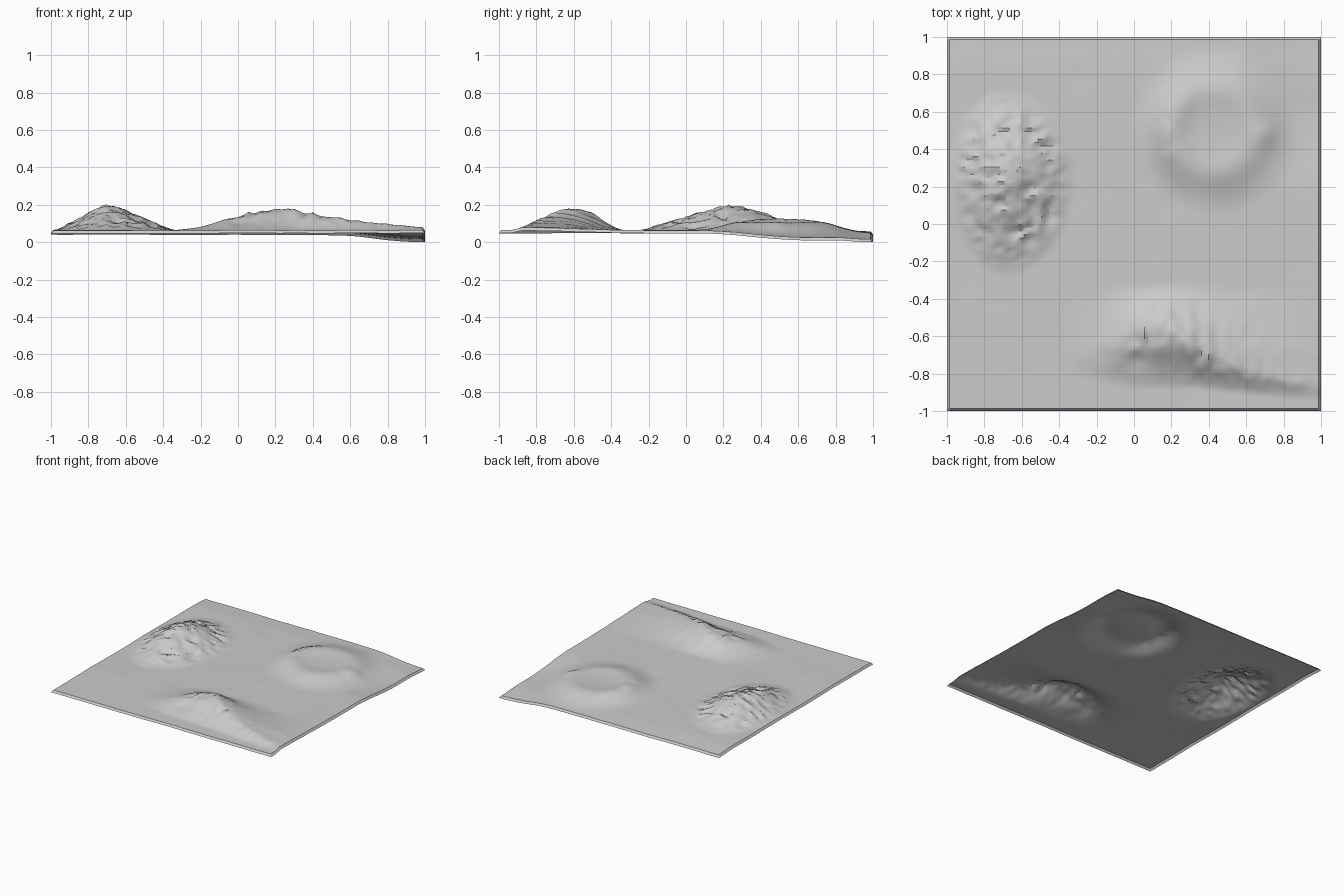
import bpy, bmesh, math
from mathutils import noise, Vector

if "Cube" in bpy.data.objects:
    bpy.data.objects.remove(bpy.data.objects["Cube"])

N = 104          # grid cells per side
RIM = 0.013      # width of the turned-down border


def smooth(a, b, v):
    t = min(1.0, max(0.0, (v - a) / (b - a)))
    return t * t * (3 - 2 * t)


def lerp_table(table, v):
    if v <= table[0][0]:
        return table[0][1]
    for (x0, y0), (x1, y1) in zip(table, table[1:]):
        if v <= x1:
            return y0 + (y1 - y0) * (v - x0) / (x1 - x0)
    return table[-1][1]


def crag(x, y, freq, seed):
    # ridged noise, roughly -0.5 .. 0.5
    n = noise.noise(Vector((x * freq, y * freq, seed)))
    m = noise.noise(Vector((x * freq * 2.1, y * freq * 2.1, seed + 5)))
    return 0.5 - abs(n) * 1.6 + m * 0.4 - 0.15


def plain(x, y):
    # gently rolling ground that sinks towards the back right corner
    z = 0.062 + 0.004 * noise.noise(Vector((x * 2.5, y * 2.5, 1.3)))
    z += 0.0015 * noise.noise(Vector((x * 7, y * 7, 4.1)))
    z -= 0.038 * smooth(0.5, 1.0, x) * smooth(0.1, 0.65, y)
    return z - 0.008 * smooth(0.8, 1.0, y)


def left_mountain(x, y):
    dx = (x + 0.70) / (0.28 if x < -0.70 else 0.38)
    dy = (y - 0.25) / (0.52 if y < 0.25 else 0.46)
    r = math.hypot(dx, dy)
    if r >= 1:
        return 0
    f = (1 - r) * 0.5 + (1 - smooth(0, 1, r)) * 0.5
    mask = smooth(0, 0.35, 1 - r)
    return 0.130 * f + 0.024 * mask * crag(x * 0.9, y * 1.2, 11, 2.0)


RIDGE_Y = [(-0.35, -0.74), (-0.1, -0.66), (0.02, -0.58), (0.2, -0.58),
           (0.35, -0.67), (0.5, -0.75), (0.7, -0.81), (1.0, -0.88)]
RIDGE_H = [(-0.35, 0), (-0.2, 0.018), (-0.1, 0.045), (0, 0.078), (0.1, 0.098),
           (0.18, 0.112), (0.3, 0.105), (0.4, 0.09), (0.5, 0.072),
           (0.7, 0.04), (1.0, 0.014)]
FOOT_Y = [(-0.35, -0.82), (0, -0.87), (0.3, -0.87), (1.0, -0.94)]


def front_mountain(x, y):
    # curved ridge: steep scarp to the front, softer slope to the back
    yr, h = lerp_table(RIDGE_Y, x), lerp_table(RIDGE_H, x)
    if y < yr:
        t = (yr - y) / (yr - lerp_table(FOOT_Y, x))
        f = max(0, 1 - t) * 0.6 + (1 - smooth(0, 1, t)) * 0.4
        rough = 0.30
    else:
        t = (y - yr) / (-0.32 - yr)
        f = 1 - smooth(0, 1, t)
        rough = 0.10 if x > 0.35 else 0.2
    return h * f * (1 + rough * crag(x, y * 0.6, 10, 7.0))


def crater_hill(x, y):
    # low round hill with a shallow bowl, craggy on its left side
    dx, dy = x - 0.43, y - 0.5
    r = math.hypot(dx, dy)
    left = smooth(0.05, 0.35, -dx)
    z = 0.034 * (1 - smooth(0.16, 0.46, r))
    ring = math.exp(-((r - 0.23) / 0.09) ** 2)
    z += ring * (0.014 + 0.03 * left)
    z += 0.012 * ring * left * crag(x, y, 14, 3.0)
    z += 0.014 * math.exp(-((x - 0.70) ** 2 + (y - 0.48) ** 2) / 0.004)
    return z


# terrain sheet on a regular grid with a turned-down border
axis = [-1.0] + [(-1 + RIM) + (2 - 2 * RIM) * i / N for i in range(N + 1)] + [1.0]
last = len(axis) - 1
bm = bmesh.new()
rows = []
for j, y in enumerate(axis):
    row = []
    for i, x in enumerate(axis):
        z = plain(x, y) + left_mountain(x, y) + front_mountain(x, y) + crater_hill(x, y)
        if i in (0, last) or j in (0, last):
            z -= 0.016
        row.append(bm.verts.new((x, y, z)))
    rows.append(row)
for j in range(last):
    for i in range(last):
        bm.faces.new((rows[j][i], rows[j][i + 1], rows[j + 1][i + 1], rows[j + 1][i]))

# rest the lowest point on the ground
low = min(v.co.z for v in bm.verts)
for v in bm.verts:
    v.co.z -= low

mesh = bpy.data.meshes.new("mountain_terrain")
bm.to_mesh(mesh)
bm.free()
terrain = bpy.data.objects.new("mountain_terrain", mesh)
bpy.context.collection.objects.link(terrain)
bpy.context.view_layer.objects.active = terrain
terrain.select_set(True)
bpy.ops.object.shade_smooth_by_angle(angle=math.radians(30))
